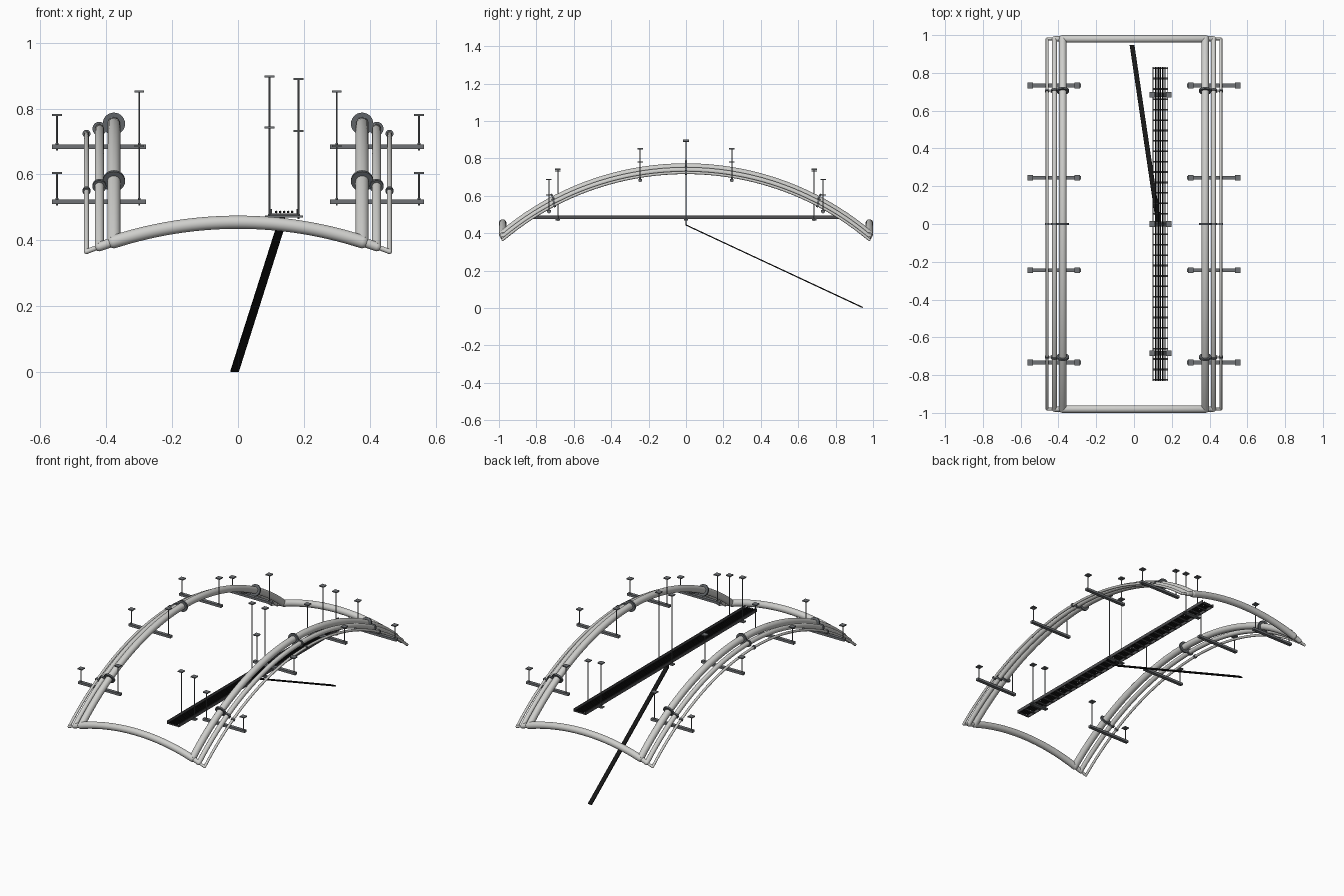
import bpy, bmesh, math
from mathutils import Vector, Matrix

if "Cube" in bpy.data.objects:
    bpy.data.objects.remove(bpy.data.objects["Cube"])


def mat(name, r, g, b):
    m = bpy.data.materials.new(name)
    m.diffuse_color = (r, g, b, 1)
    m.use_nodes = True
    m.node_tree.nodes["Principled BSDF"].inputs["Base Color"].default_value = m.diffuse_color
    return m


PIPE = mat("light grey pipe", 0.62, 0.62, 0.60)
FLANGE = mat("flange grey", 0.12, 0.13, 0.14)
STEEL = mat("hanger steel", 0.16, 0.17, 0.18)
TRAY = mat("tray dark grey", 0.08, 0.08, 0.085)
CABLE = mat("cable black", 0.008, 0.008, 0.008)


def finish(name, bm, m, smooth=False):
    bmesh.ops.recalc_face_normals(bm, faces=bm.faces)
    me = bpy.data.meshes.new(name)
    bm.to_mesh(me)
    bm.free()
    me.materials.append(m)
    ob = bpy.data.objects.new(name, me)
    bpy.context.collection.objects.link(ob)
    if smooth:
        bpy.context.view_layer.objects.active = ob
        ob.select_set(True)
        bpy.ops.object.shade_smooth_by_angle(angle=math.radians(40))
        ob.select_set(False)
    return ob


def box(bm, c, s):
    bmesh.ops.create_cube(bm, size=1, matrix=Matrix.Translation(c) @ Matrix.Diagonal((*s, 1)))


def cyl(bm, a, b, r, n=12):
    a, b = Vector(a), Vector(b)
    d = b - a
    rot = d.to_track_quat('Z', 'Y').to_matrix().to_4x4()
    bmesh.ops.create_cone(bm, cap_ends=True, segments=n, radius1=r, radius2=r, depth=d.length,
                          matrix=Matrix.Translation((a + b) / 2) @ rot)


def tube(bm, pts, side, r, n=24):
    """Sweep a circle along a planar path; side is the normal of its plane."""
    rings = []
    for i, p in enumerate(pts):
        t = (pts[min(i + 1, len(pts) - 1)] - pts[max(i - 1, 0)]).normalized()
        up = t.cross(side)
        rings.append([bm.verts.new(p + r * (math.cos(2 * math.pi * k / n) * side
                                            + math.sin(2 * math.pi * k / n) * up)) for k in range(n)])
    for a, b in zip(rings, rings[1:]):
        for k in range(n):
            bm.faces.new((a[k], a[(k + 1) % n], b[(k + 1) % n], b[k]))
    bm.faces.new(rings[0])
    bm.faces.new(rings[-1])


def dome(x, y):
    """Point on the doubly curved vault that the pipes follow."""
    return Vector((x, y, 0.813 - (1.52 - math.sqrt(1.52 ** 2 - y * y))
                   - (1.23 - math.sqrt(1.23 ** 2 - x * x))))


END = 0.98
X, Y = Vector((1, 0, 0)), Vector((0, 1, 0))

# Three pipe loops: arched side runs, arched end runs and rounded corners
for name, px, r, fr in (("large", 0.377, 0.020, 0.034),
                        ("medium", 0.421, 0.014, 0.021),
                        ("small", 0.460, 0.0075, 0.012)):
    bm = bmesh.new()
    for s in (-1, 1):
        tube(bm, [dome(s * px, END * (i / 24 - 1)) for i in range(49)], X, r)
        tube(bm, [dome(px * (i / 16 - 1), s * END) for i in range(33)], Y, r)
        for e in (-1, 1):
            bmesh.ops.create_uvsphere(bm, u_segments=20, v_segments=12, radius=r,
                                      matrix=Matrix.Translation(dome(s * px, e * END)))
    finish(name + "_pipe_loop", bm, PIPE, True)

    # Flanges square to the side runs
    bm = bmesh.new()
    for s in (-1, 1):
        for fy in (-0.705, 0, 0.705):
            c = dome(s * px, fy)
            t = (dome(s * px, fy + 0.01) - dome(s * px, fy - 0.01)).normalized()
            cyl(bm, c - t * 0.005, c + t * 0.005, fr, 28)
    finish(name + "_pipe_flanges", bm, FLANGE, True)


def hanger(name, y, bar_z, bar, bar_size, rods):
    """Trapeze hanger: crossbar, threaded rods, ceiling plates and nuts."""
    bm = bmesh.new()
    box(bm, ((bar[0] + bar[1]) / 2, y, bar_z), (abs(bar[1] - bar[0]), *bar_size))
    h = bar_size[1] / 2
    for x, top in rods:
        cyl(bm, (x, y, bar_z - h - 0.004), (x, y, top), 0.0028, 8)
        box(bm, (x, y, top - 0.003), (0.03, 0.03, 0.006))
        cyl(bm, (x, y, bar_z + h), (x, y, bar_z + h + 0.004), 0.005, 6)
    finish(name, bm, STEEL)


# Pipe hangers on both sides
for s, side in ((-1, "left"), (1, "right")):
    for y, bz, inner, outer in ((0.245, 0.684, 0.855, 0.784), (0.733, 0.517, 0.690, 0.607)):
        for e in (-1, 1):
            hanger(side + "_pipe_hanger", e * y, bz, (s * 0.28, s * 0.565), (0.02, 0.014),
                   ((s * 0.30, inner), (s * 0.55, outer)))

# Cable tray hangers
for y, a, b in ((-0.685, 0.745, 0.735), (0, 0.90, 0.893), (0.685, 0.745, 0.735)):
    hanger("tray_hanger", y, 0.472, (0.082, 0.198), (0.024, 0.007), ((0.096, a), (0.184, b)))

# Cable tray: two side rails and rungs
TX, L = 0.140, 0.83
bm = bmesh.new()
for s in (-1, 1):
    box(bm, (TX + s * 0.039, 0, 0.485), (0.004, 2 * L, 0.019))
for i in range(31):
    box(bm, (TX, -L + 0.005 + i * (2 * L - 0.01) / 30, 0.479), (0.078, 0.009, 0.006))
finish("cable_tray", bm, TRAY)

# Cables lying in the tray
bm = bmesh.new()
for i in range(5):
    x = TX + (i - 2) * 0.012
    cyl(bm, (x, -L, 0.486), (x, L, 0.486), 0.004, 10)
finish("tray_cables", bm, CABLE, True)

# Drop cable: flat ribbon falling from the tray to the ground
bm = bmesh.new()
sections = []
for x, y, z, dy, dz in ((0.130, 0, 0.482, 0.003, 0), (0.130, 0, 0.444, 0.003, 0.002),
                        (-0.010, 0.945, 0.003, 0.0015, 0.003)):
    sections.append([bm.verts.new((x + w * 0.0125, y + k * dy, z + k * dz))
                     for w, k in ((-1, -1), (1, -1), (1, 1), (-1, 1))])
for a, b in zip(sections, sections[1:]):
    for k in range(4):
        bm.faces.new((a[k], a[(k + 1) % 4], b[(k + 1) % 4], b[k]))
bm.faces.new(sections[0])
bm.faces.new(sections[-1])
finish("drop_cable_ribbon", bm, CABLE)
